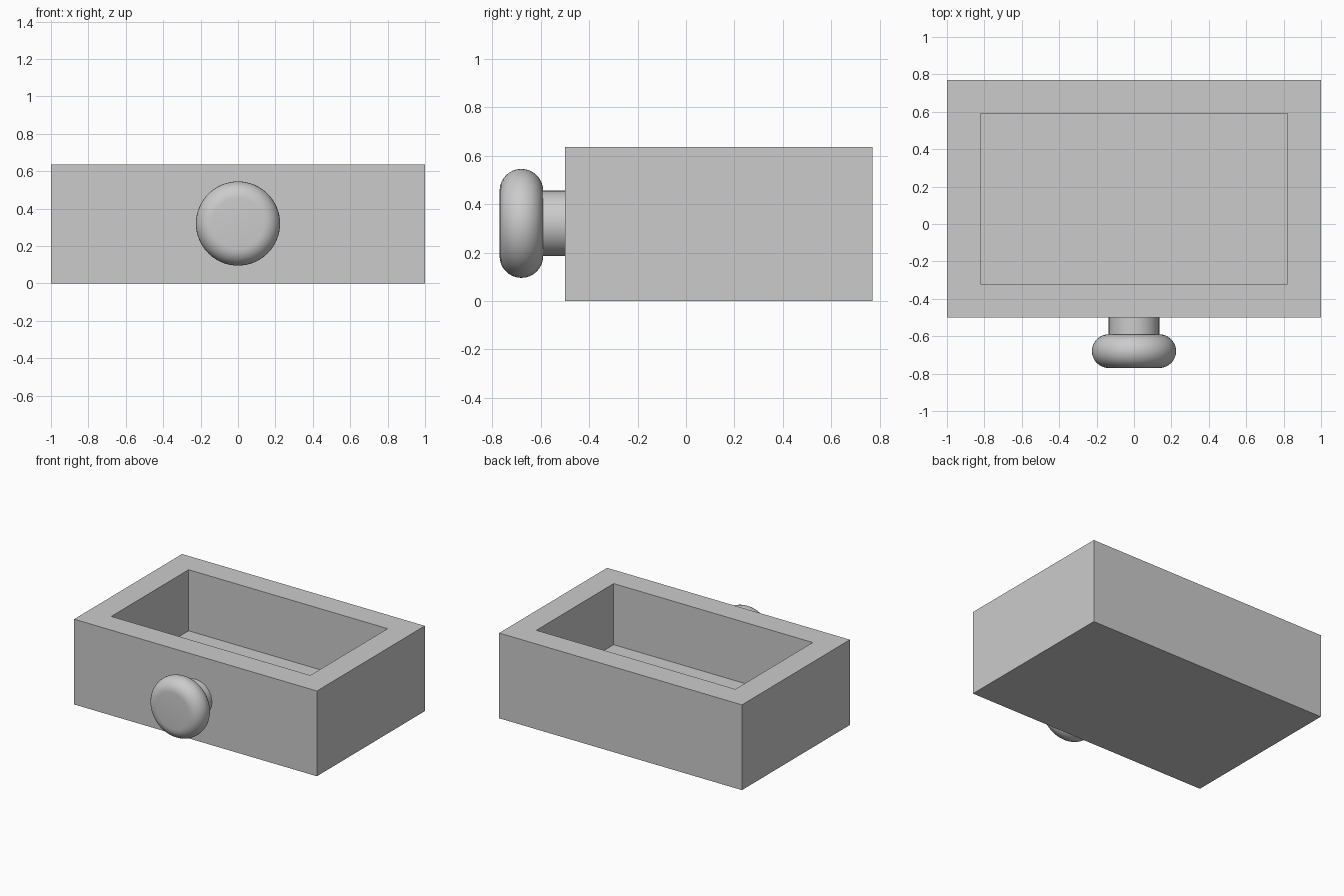
import bpy, bmesh
from math import pi, sin, cos
from mathutils import Matrix, Vector

cube = bpy.data.objects.get("Cube")
if cube:
    bpy.data.objects.remove(cube, do_unlink=True)

grey = bpy.data.materials.new("light grey")
grey.use_nodes = True
grey.diffuse_color = (0.6, 0.6, 0.6, 1)
grey.node_tree.nodes["Principled BSDF"].inputs["Base Color"].default_value = (0.6, 0.6, 0.6, 1)


def add_object(name, bm):
    bmesh.ops.recalc_face_normals(bm, faces=bm.faces)
    mesh = bpy.data.meshes.new(name)
    bm.to_mesh(mesh)
    bm.free()
    mesh.materials.append(grey)
    obj = bpy.data.objects.new(name, mesh)
    bpy.context.collection.objects.link(obj)
    return obj


# Drawer box: a block with its top inset and pushed down to the floor
WIDTH, FRONT, BACK, HEIGHT, WALL = 2.0, -0.5, 0.77, 0.635, 0.18
bm = bmesh.new()
bmesh.ops.create_cube(bm, size=1)
bmesh.ops.scale(bm, vec=(WIDTH, BACK - FRONT, HEIGHT), verts=bm.verts)
bmesh.ops.translate(bm, vec=(0, (FRONT + BACK) / 2, HEIGHT / 2), verts=bm.verts)
bm.normal_update()
top = max(bm.faces, key=lambda f: f.calc_center_median().z)
bmesh.ops.inset_region(bm, faces=[top], thickness=WALL, use_even_offset=True)
cavity = bmesh.ops.extrude_face_region(bm, geom=[top])["geom"]
bmesh.ops.translate(bm, vec=(0, 0, WALL - HEIGHT),
                    verts=[v for v in cavity if isinstance(v, bmesh.types.BMVert)])
if top.is_valid:
    bmesh.ops.delete(bm, geom=[top], context="FACES_ONLY")
add_object("drawer_box", bm)

# Knob: stem and rounded head turned around the y axis, as (radius, y)
STEM, ROUND, HEAD_Y = 0.135, 0.09, -0.68
profile = [(STEM, FRONT), (STEM, HEAD_Y + ROUND)]
profile += [(STEM + ROUND * sin(pi * i / 16), HEAD_Y + ROUND * cos(pi * i / 16))
            for i in range(1, 17)]
profile.append((0, HEAD_Y - ROUND))
bm = bmesh.new()
verts = [bm.verts.new((r, y, 0)) for r, y in profile]
edges = [bm.edges.new(pair) for pair in zip(verts, verts[1:])]
bmesh.ops.spin(bm, geom=verts + edges, cent=(0, 0, 0), axis=(0, 1, 0),
               angle=2 * pi, steps=64)
bmesh.ops.remove_doubles(bm, verts=bm.verts, dist=0.0001)
bmesh.ops.translate(bm, vec=(0, 0, HEIGHT / 2 + 0.003), verts=bm.verts)
knob = add_object("knob", bm)

bpy.ops.object.select_all(action="DESELECT")
knob.select_set(True)
bpy.context.view_layer.objects.active = knob
bpy.ops.object.shade_smooth_by_angle(angle=pi / 6)
